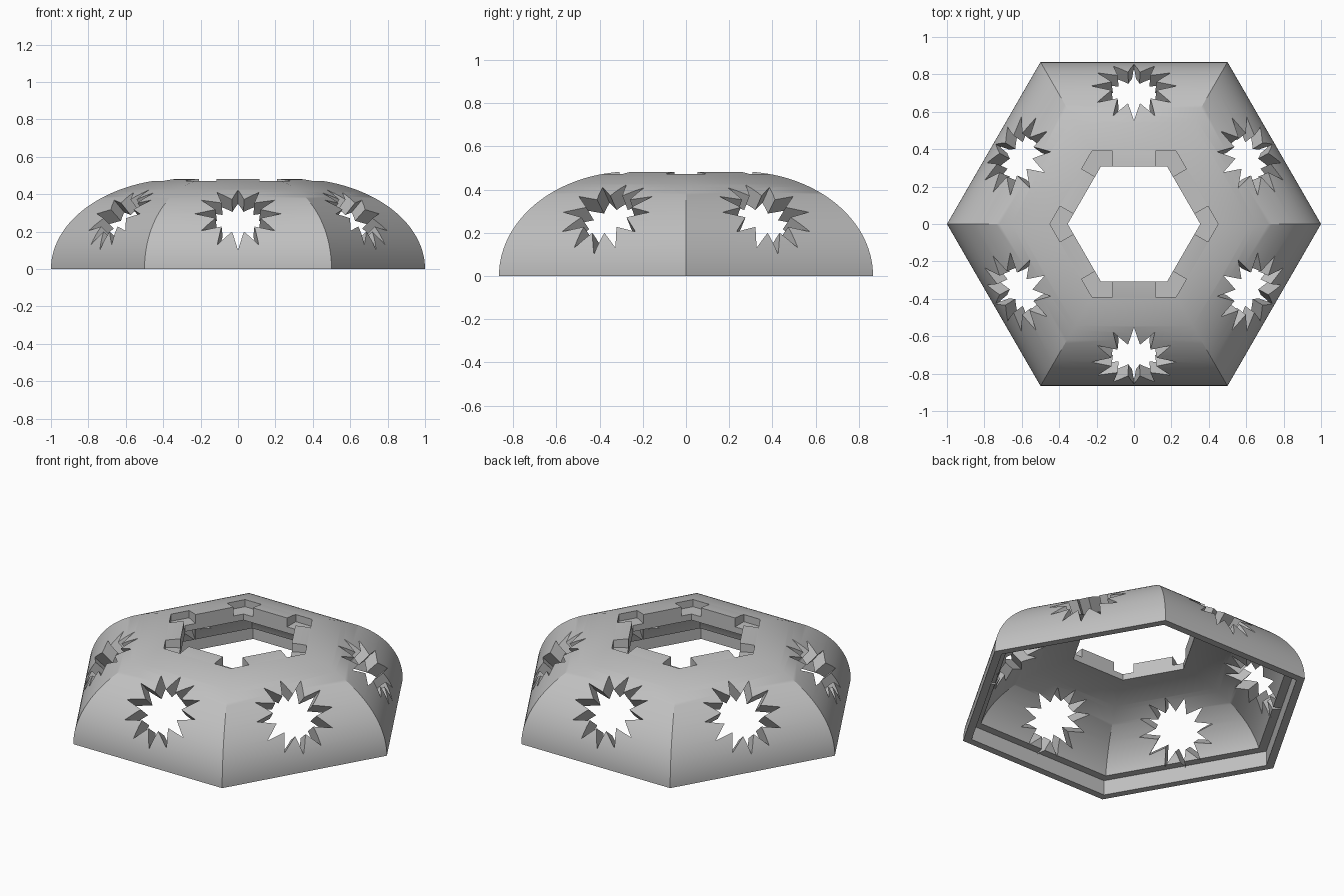
import bpy, bmesh, math
from mathutils import Matrix, Vector

if "Cube" in bpy.data.objects:
    bpy.data.objects.remove(bpy.data.objects["Cube"])

C30 = math.cos(math.radians(30))
SEG = 40          # curve resolution of the dome
HOLE = 0.307      # apothem of the top opening
LEDGE = 0.09      # height of the step inside the rim


def arc(cx, a, b, z0, r_end):
    """Elliptical profile from height z0 up to apothem r_end."""
    t0, t1 = math.asin(z0 / b), math.acos((r_end - cx) / a)
    return [(cx + a * math.cos(t0 + (t1 - t0) * i / SEG),
             b * math.sin(t0 + (t1 - t0) * i / SEG)) for i in range(SEG + 1)]


def make_object(name, bm):
    bmesh.ops.recalc_face_normals(bm, faces=bm.faces)
    me = bpy.data.meshes.new(name)
    bm.to_mesh(me)
    bm.free()
    ob = bpy.data.objects.new(name, me)
    bpy.context.collection.objects.link(ob)
    return ob


def prism(bm, outline, z0, z1, mat, taper=0.0):
    """Closed prism between z0 and z1; taper widens it with height."""
    lo, hi = [[bm.verts.new(mat @ Vector((x * (1 + taper * z), y * (1 + taper * z), z)))
               for x, y in outline] for z in (z0, z1)]
    n = len(lo)
    bm.faces.new(lo[::-1])
    bm.faces.new(hi)
    for i in range(n):
        bm.faces.new((lo[i], lo[(i + 1) % n], hi[(i + 1) % n], hi[i]))


# Hexagonal dome shell: outer curve, opening wall, inner curve, stepped rim
outer = arc(0.25, 0.616, 0.484, 0.0, HOLE)
inner = arc(0.25, 0.54, 0.393, LEDGE, HOLE)
profile = outer + inner[::-1] + [(0.823, LEDGE), (0.823, 0.0)]
bm = bmesh.new()
rings = []
for k in range(6):
    a = math.radians(60 * k)
    rings.append([bm.verts.new((r / C30 * math.cos(a), r / C30 * math.sin(a), z))
                  for r, z in profile])
n = len(profile)
for k in range(6):
    p, q = rings[k], rings[(k + 1) % 6]
    for i in range(n):
        j = (i + 1) % n
        bm.faces.new((p[i], q[i], q[j], p[j]))
dome = make_object("dome_shell", bm)

# Twelve-pointed star cutters, tilted 45 degrees, one per side
star = []
for i in range(24):
    r = 0.23 if i % 2 == 0 else 0.125
    a = math.radians(15 * i)
    star.append((r * math.sin(a), r * math.cos(a)))
bm = bmesh.new()
for k in range(6):
    mat = (Matrix.Rotation(math.radians(60 * k), 4, 'Z')
           @ Matrix.Translation((0, -0.739, 0.296))
           @ Matrix.Rotation(math.radians(45), 4, 'X'))
    prism(bm, star, -0.28, 0.2, mat, taper=0.8)
star_cutter = make_object("star_cutter", bm)

# Corner pocket cutters around the top opening
u = Vector((C30, 0.5))
v = Vector((0.5, -C30))
A, F = 0.39 * u + 0.115 * v, 0.25 * u + 0.115 * v
pocket = [A, (0.45, 0), (A.x, -A.y), (F.x, -F.y), (0.25 / C30, 0), F]
bm = bmesh.new()
for k in range(6):
    prism(bm, pocket, 0.428, 0.6, Matrix.Rotation(math.radians(60 * k), 4, 'Z'))
pocket_cutter = make_object("pocket_cutter", bm)

# Cut the shell and discard the helpers
bpy.context.view_layer.objects.active = dome
dome.select_set(True)
for cutter in (star_cutter, pocket_cutter):
    cutter.hide_render = True
    mod = dome.modifiers.new("cut", 'BOOLEAN')
    mod.operation = 'DIFFERENCE'
    mod.solver = 'EXACT'
    mod.object = cutter
    bpy.ops.object.modifier_apply(modifier=mod.name)
    bpy.data.objects.remove(cutter)

# Colour and shading
grey = bpy.data.materials.new("plain_grey")
grey.diffuse_color = (0.53, 0.53, 0.53, 1)
grey.use_nodes = True
grey.node_tree.nodes["Principled BSDF"].inputs["Base Color"].default_value = grey.diffuse_color
dome.data.materials.clear()
dome.data.materials.append(grey)
bpy.ops.object.shade_smooth_by_angle(angle=math.radians(30))
